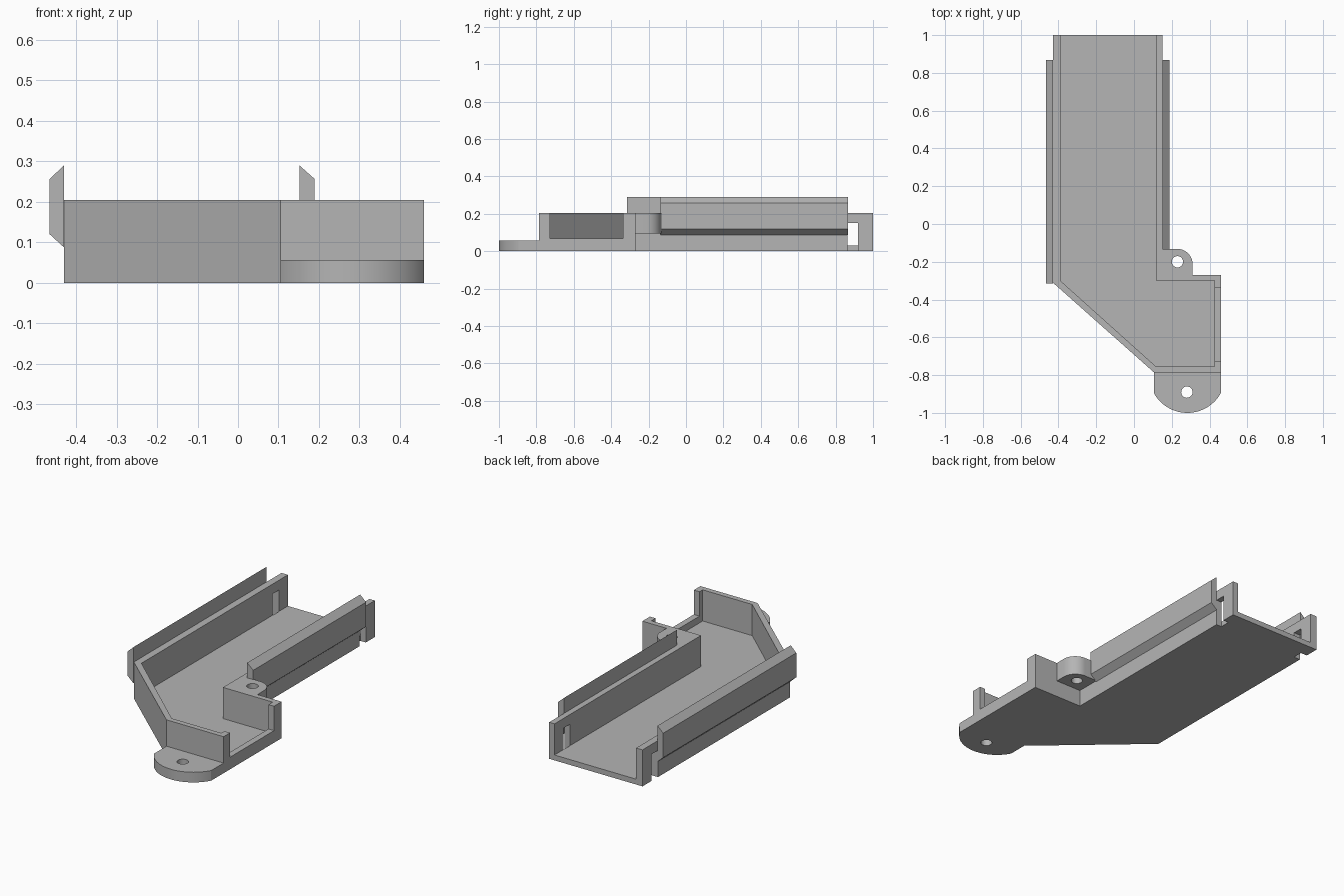
import bpy, bmesh, math
from mathutils import Vector

cube = bpy.data.objects.get("Cube")
if cube:
    bpy.data.objects.remove(cube, do_unlink=True)

grey = bpy.data.materials.new("plain grey")
grey.use_nodes = True
colour = (0.46, 0.46, 0.46, 1)
grey.diffuse_color = colour
grey.node_tree.nodes["Principled BSDF"].inputs["Base Color"].default_value = colour


def prism(name, outline, start, end, axis="z"):
    """Extrude an outline along z, or an x/z outline along y."""
    bm = bmesh.new()
    place = (lambda a, b: (a, b, start)) if axis == "z" else (lambda a, b: (a, start, b))
    face = bm.faces.new([bm.verts.new(place(*p)) for p in outline])
    grown = bmesh.ops.extrude_face_region(bm, geom=[face])["geom"]
    shift = Vector((0, 0, end - start)) if axis == "z" else Vector((0, end - start, 0))
    bmesh.ops.translate(bm, vec=shift, verts=[v for v in grown if isinstance(v, bmesh.types.BMVert)])
    bmesh.ops.recalc_face_normals(bm, faces=bm.faces)
    mesh = bpy.data.meshes.new(name)
    bm.to_mesh(mesh)
    bm.free()
    mesh.materials.append(grey)
    obj = bpy.data.objects.new(name, mesh)
    bpy.context.collection.objects.link(obj)
    return obj


def box(x0, x1, y0, y1):
    return [(x0, y0), (x1, y0), (x1, y1), (x0, y1)]


def arc(cx, cy, r, a0, a1, n):
    angles = [math.radians(a0 + (a1 - a0) * i / n) for i in range(n + 1)]
    return [(cx + r * math.cos(a), cy + r * math.sin(a)) for a in angles]


def cut(obj, outline, z0, z1):
    cutter = prism("cutter", outline, z0, z1)
    cutter.hide_render = True
    mod = obj.modifiers.new("cut", "BOOLEAN")
    mod.operation = "DIFFERENCE"
    mod.solver = "EXACT"
    mod.object = cutter
    bpy.context.view_layer.objects.active = obj
    bpy.ops.object.modifier_apply(modifier=mod.name)
    bpy.data.objects.remove(cutter, do_unlink=True)


def smooth(obj):
    bpy.ops.object.select_all(action="DESELECT")
    obj.select_set(True)
    bpy.context.view_layer.objects.active = obj
    bpy.ops.object.shade_smooth_by_angle(angle=math.radians(30))


TOP, FLOOR = 0.205, 0.03

# Tray: bent channel, hollowed and open at the back
tray = prism("channel_tray", [(-0.43, 1), (-0.43, -0.31), (0.105, -0.785), (0.46, -0.785),
                              (0.46, -0.27), (0.15, -0.27), (0.15, 1)], 0, TOP)
cut(tray, [(-0.39, 1.1), (-0.39, -0.3), (0.117, -0.755), (0.425, -0.755),
           (0.425, -0.3), (0.117, -0.3), (0.117, 1.1)], FLOOR, 0.4)

# Side opening and the slots near the back end
cut(tray, box(0.4, 0.5, -0.727, -0.337), 0.068, 0.4)
for x0, x1 in ((-0.5, -0.389), (0.116, 0.2)):
    cut(tray, box(x0, x1, 0.863, 0.92), -0.1, 0.15)

# Chamfered rails along both long sides
for name, wall, out, front in (("left_side_rail", 0.152, 0.037, -0.135),
                               ("right_side_rail", -0.43, -0.035, -0.315)):
    prism(name, [(wall, 0.088), (wall + out, 0.12), (wall + out, 0.257), (wall, 0.29)],
          front, 0.867, "y")

# Front mounting tab with rounded end
tab = prism("front_tab", [(0.105, -0.785)] + arc(0.2825, -0.798, 0.202, 208.5, 331.5, 32)
            + [(0.46, -0.785)], 0, 0.057)
cut(tab, arc(0.28, -0.89, 0.03, 0, 345, 23), -0.1, 0.2)
smooth(tab)

# Side mounting ear in the inner corner
ear = prism("side_ear", [(0.15, -0.27), (0.31, -0.27)] + arc(0.23, -0.212, 0.08, 0, 90, 16)
            + [(0.15, -0.132)], 0.095, TOP)
cut(ear, arc(0.23, -0.2, 0.03, 0, 345, 23), 0, 0.4)
smooth(ear)
